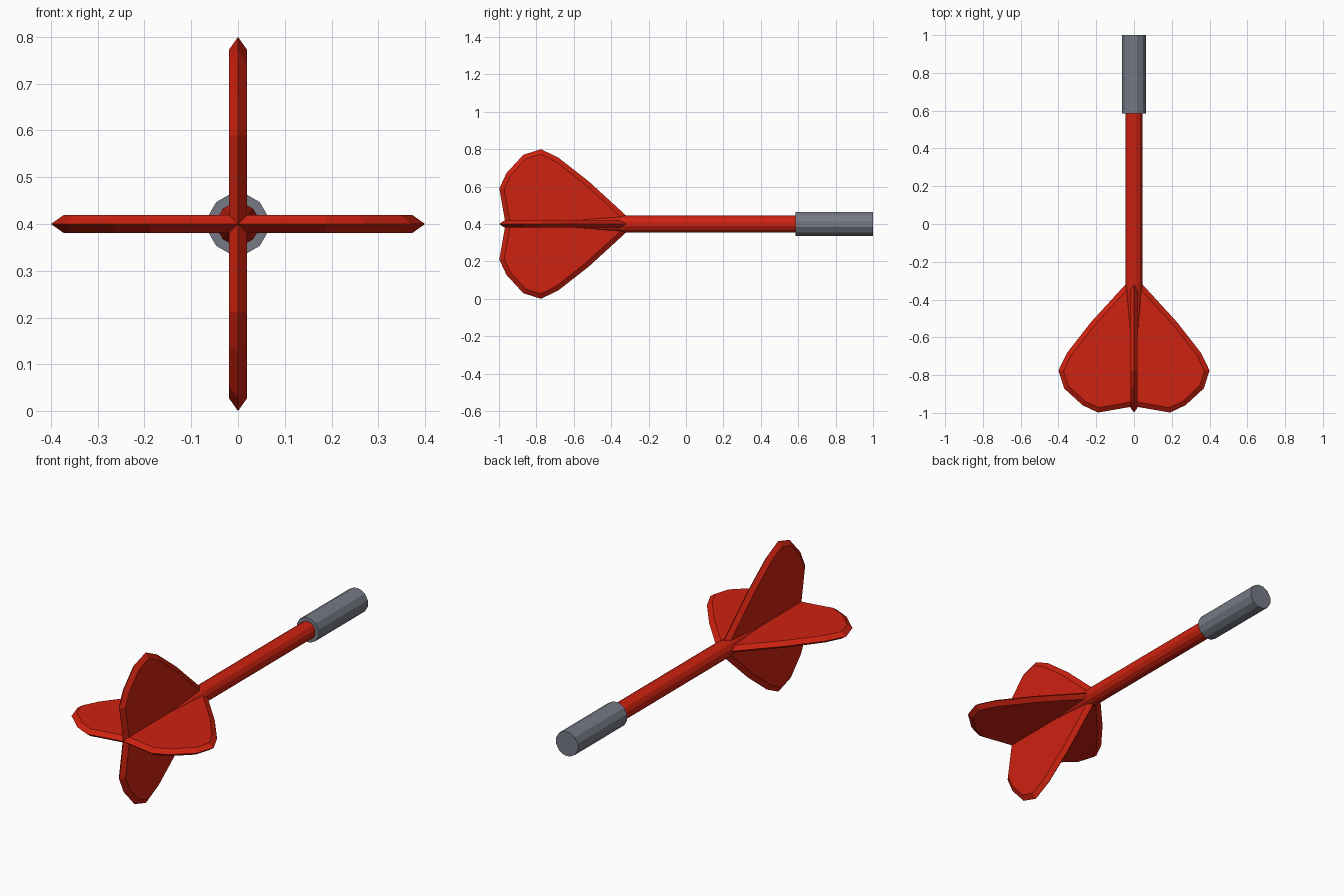
import bpy, bmesh, math
from mathutils import Vector

if "Cube" in bpy.data.objects:
    bpy.data.objects.remove(bpy.data.objects["Cube"])

CZ = 0.4  # height of the dart axis


def material(name, rgb):
    m = bpy.data.materials.new(name)
    m.diffuse_color = (*rgb, 1)
    m.use_nodes = True
    m.node_tree.nodes["Principled BSDF"].inputs["Base Color"].default_value = m.diffuse_color
    return m


red = material("red", (0.62, 0.016, 0.005))
grey = material("grey", (0.18, 0.195, 0.235))


def finish(name, bm, mat):
    bmesh.ops.recalc_face_normals(bm, faces=bm.faces)
    me = bpy.data.meshes.new(name)
    bm.to_mesh(me)
    bm.free()
    me.materials.append(mat)
    ob = bpy.data.objects.new(name, me)
    bpy.context.collection.objects.link(ob)
    ob.location.z = CZ
    return ob


def lathe(name, stations, mat, n=12):
    """Faceted rod along y from (y, radius) stations."""
    bm = bmesh.new()
    rings = []
    for y, r in stations:
        rings.append([bm.verts.new((r * math.cos((k + .5) * math.tau / n), y,
                                    r * math.sin((k + .5) * math.tau / n))) for k in range(n)])
    for a, b in zip(rings, rings[1:]):
        for k in range(n):
            j = (k + 1) % n
            bm.faces.new((a[k], a[j], b[j], b[k]))
    bm.faces.new(rings[0])
    bm.faces.new(rings[-1])
    return finish(name, bm, mat)


# shaft tapering away between the fins, and the blunt metal tip
lathe("shaft", [(-0.90, 0.006), (-0.32, 0.046), (0.60, 0.046)], red)
lathe("metal_tip", [(0.585, 0.066), (1.0, 0.066)], grey)

# half outline of a fin pair: (y, distance from axis)
half = [(-0.965, 0), (-0.998, 0.19), (-0.96, 0.272), (-0.87, 0.37), (-0.775, 0.4),
        (-0.68, 0.353), (-0.52, 0.228), (-0.32, 0.045), (-0.27, 0)]
outline = [Vector(p) for p in half + [(y, -d) for y, d in half[-2:0:-1]]]


def inset(pts, dist):
    """Mitred inward offset of a clockwise outline."""
    out = []
    for i, p in enumerate(pts):
        a = (p - pts[i - 1]).normalized()
        b = (pts[(i + 1) % len(pts)] - p).normalized()
        na, nb = Vector((a.y, -a.x)), Vector((b.y, -b.x))
        out.append(p + (na + nb) * dist / (1 + na.dot(nb)))
    return out


def fin_pair(name, horizontal):
    """Flat two-lobed plate with a sharp bevelled rim."""
    bm = bmesh.new()

    def ring(pts, t):
        return [bm.verts.new((p.y, p.x, t) if horizontal else (t, p.x, p.y)) for p in pts]

    rim = ring(outline, 0)
    for t in (-0.019, 0.019):
        side = ring(inset(outline, 0.025), t)
        n = len(rim)
        for k in range(n):
            j = (k + 1) % n
            bm.faces.new((rim[k], rim[j], side[j], side[k]))
        # split along the axis so each lobe is its own clean face
        m = n // 2
        bm.faces.new(side[:m + 1])
        bm.faces.new(side[m:] + side[:1])
    return finish(name, bm, red)


fin_pair("vertical_fins", False)
fin_pair("horizontal_fins", True)
